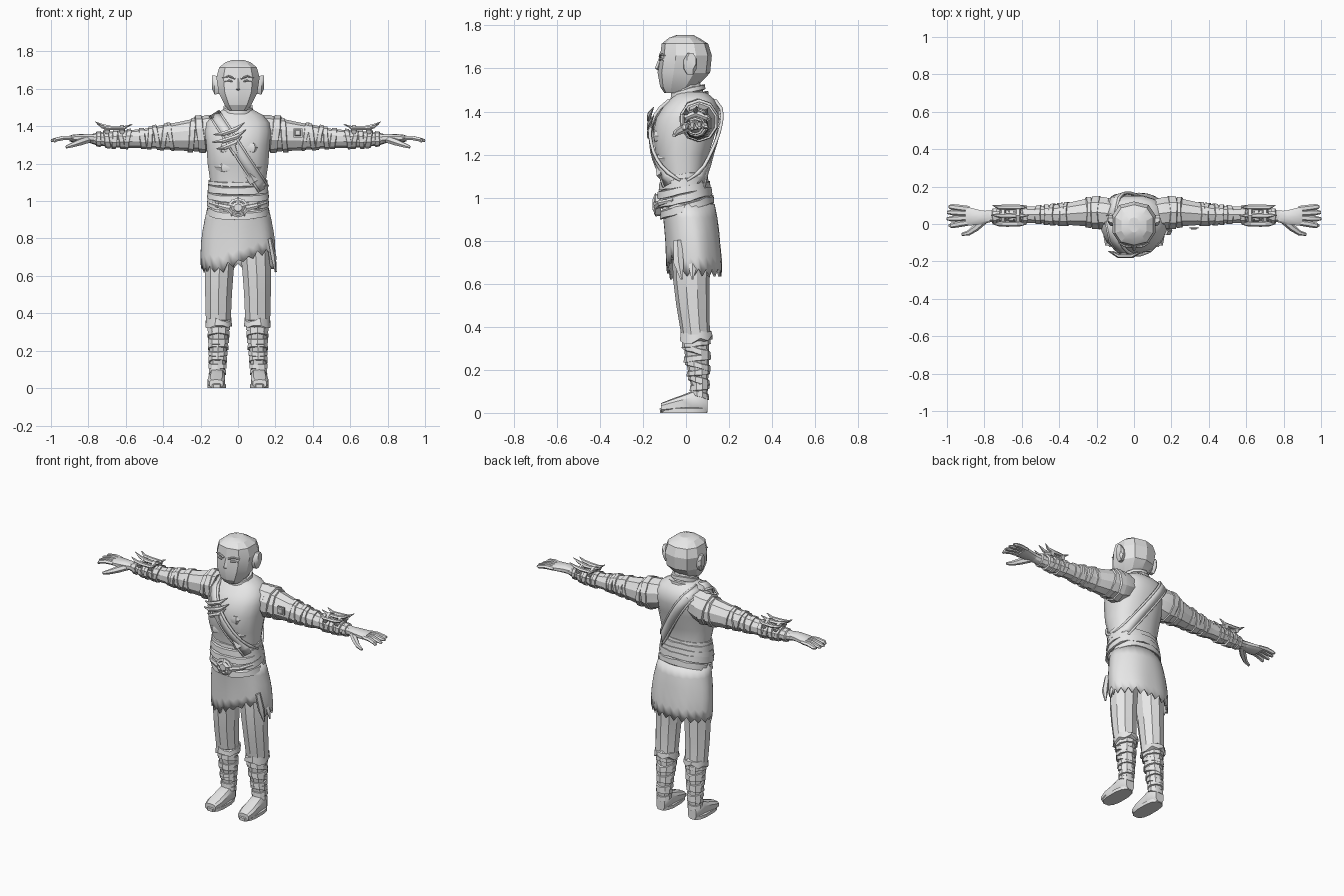
import bpy, bmesh, math, random
from mathutils import Vector
random.seed(4)

grey = bpy.data.materials.new("light_grey")
grey.diffuse_color = (0.8, 0.8, 0.8, 1)
AX = {'z': lambda t, a, b: (a, b, t), 'x': lambda t, a, b: (t, a, b), 'y': lambda t, a, b: (a, t, b)}


def finish(name, bm, mirror=False, solid=0, angle=32):
    bmesh.ops.recalc_face_normals(bm, faces=bm.faces)
    me = bpy.data.meshes.new(name)
    bm.to_mesh(me)
    bm.free()
    me.materials.append(grey)
    me.shade_smooth()
    me.set_sharp_from_angle(angle=math.radians(angle))
    ob = bpy.data.objects.new(name, me)
    bpy.context.collection.objects.link(ob)
    if solid:
        m = ob.modifiers.new("thickness", 'SOLIDIFY')
        m.thickness, m.offset = solid, 0
    if mirror:
        ob.modifiers.new("mirror", 'MIRROR')
    return ob


def skin(bm, rows, cap=True, closed=True):
    vs = [[bm.verts.new(p) for p in r] for r in rows]
    n = len(vs[0])
    for r, s in zip(vs, vs[1:]):
        for i in range(n if closed else n - 1):
            j = (i + 1) % n
            bm.faces.new((r[i], r[j], s[j], s[i]))
    if cap:
        bm.faces.new(vs[0])
        bm.faces.new(vs[-1])


def ring(t, a, b, ra, rb, axis='z', n=12, p=1.0, tilt=0, jit=0):
    out = []
    for i in range(n):
        w = 2 * math.pi * (i + 0.5) / n
        c, s = math.cos(w), math.sin(w)
        da = ra * math.copysign(abs(c) ** p, c)
        db = rb * math.copysign(abs(s) ** p, s)
        out.append(AX[axis](t + tilt * db + random.uniform(-jit, jit), a + da, b + db))
    return out


def loft(name, rings, axis='z', n=12, p=1.0, mirror=False, angle=32):
    bm = bmesh.new()
    skin(bm, [ring(*r, axis=axis, n=n, p=p) for r in rings])
    return finish(name, bm, mirror, angle=angle)


def at(rings, t):
    rs = sorted(rings)
    for r, s in zip(rs, rs[1:]):
        if r[0] <= t <= s[0]:
            k = (t - r[0]) / (s[0] - r[0])
            return [x + (y - x) * k for x, y in zip(r, s)]
    return list(rs[0] if t < rs[0][0] else rs[-1])


def bands(name, rings, specs, axis='z', n=12, p=1.0, mirror=False):
    # raised wraps following a body part: (position, half height, lift, tilt, jitter)
    bm = bmesh.new()
    for t, h, lift, tilt, jit in specs:
        _, a, b, ra, rb = at(rings, t)
        skin(bm, [ring(t + dt * h, a, b, ra + l, rb + l, axis, n, p, tilt, jit)
                  for dt, l in ((-1, -.004), (-.8, lift), (.8, lift * .8), (1, -.004))])
    return finish(name, bm, mirror)


def horn(bm, pts, radii, flat=(1, 1, 1), n=6):
    # tapered tube through points
    pts = [Vector(p) for p in pts]
    rows = []
    for i, (p, r) in enumerate(zip(pts, radii)):
        d = (pts[min(i + 1, len(pts) - 1)] - pts[max(i - 1, 0)]).normalized()
        u = d.cross(Vector((0, 0, 1)) if abs(d.z) < .9 else Vector((0, 1, 0))).normalized()
        v = d.cross(u)
        rows.append([p + Vector(x * f for x, f in zip(
            (u * math.cos(w) + v * math.sin(w)) * r, flat))
            for w in (2 * math.pi * k / n for k in range(n))])
    skin(bm, rows)


# head, ears, brows
loft("head", [(1.485, 0, -.05, .05, .05), (1.515, 0, -.035, .075, .085), (1.58, 0, -.01, .108, .122),
              (1.66, 0, 0, .12, .12), (1.715, 0, -.005, .105, .108), (1.742, 0, -.01, .07, .07),
              (1.755, 0, -.005, .03, .04)], n=10, p=.8, angle=20)
loft("ear", [(.10, .015, 1.62, .03, .05), (.125, .02, 1.62, .032, .055), (.138, .025, 1.635, .022, .04)],
     'x', 8, mirror=True)
bm = bmesh.new()
horn(bm, [(.015, -.121, 1.655), (.05, -.118, 1.668), (.085, -.098, 1.66)], [.006, .006, .003])
horn(bm, [(.03, -.122, 1.64), (.05, -.117, 1.645), (.075, -.103, 1.64)], [.005, .006, .003])
finish("brow_and_eye", bm, True)
bm = bmesh.new()
horn(bm, [(0, -.115, 1.655), (0, -.133, 1.60), (0, -.118, 1.59)], [.008, .012, .006], n=4)
finish("nose", bm)

# neck, collar and torso
neck = [(1.42, 0, .02, .085, .085), (1.47, 0, .015, .072, .075), (1.54, 0, .0, .066, .065)]
loft("neck", neck)
bands("collar", neck, [(1.455, .02, .016, .25, .003), (1.495, .013, .012, .25, .003)])
torso = [(.93, 0, .01, .155, .115), (1.03, 0, -.01, .145, .105), (1.10, 0, -.012, .15, .098),
         (1.2, 0, -.018, .165, .125), (1.3, 0, -.008, .172, .147), (1.37, 0, .008, .18, .147),
         (1.42, 0, .022, .17, .13), (1.46, 0, .03, .135, .10), (1.49, 0, .025, .08, .07)]
loft("torso", torso, n=16, p=.85)
bm = bmesh.new()
for z, s in ((1.185, 1), (1.29, 1.02)):
    horn(bm, [(.015, -.125 - (z - 1.2) * .15, z), (.08, -.125 - (z - 1.2) * .15, z - .005),
              (.13, -.085, z)], [.02, .028, .012], (1, .5, 1))
finish("chest_fold", bm, True)

# diagonal sash, front and back
def body_y(x, z, side):
    _, cx, cy, rx, ry = at(torso, z)
    k = max(0, 1 - min(1, abs(x) / rx) ** (2 / .85)) ** (.85 / 2)
    return cy + side * (ry * k + .012)


for side, nm in ((-1, "front_sash"), (1, "back_sash")):
    for w, off, lift, tag in ((.024, 0, 0, ""), (.005, .028, .003, "_edge"), (.005, -.028, .003, "_hem")):
        bm = bmesh.new()
        rows = []
        for i in range(13):
            x, z = -.125 + .26 * i / 12, 1.465 - .40 * i / 12
            rows.append([(x + o * .84, body_y(x + o * .84, z + o * .55, side) + side * lift, z + o * .55)
                         for o in (off - w, off, off + w)])
        skin(bm, rows, False, False)
        finish(nm + tag, bm, solid=.014)
# sash ornaments: crossing blades and a clasp
bm = bmesh.new()
for z, l in ((1.385, 1), (1.345, 1.1), (1.31, .8)):
    horn(bm, [(-.05 - .08 * l, -.145, z - .03), (-.05 - .03 * l, -.172, z - .025), (-.04 + .03 * l, -.17, z),
              (-.04 + .075 * l, -.15, z + .035)], [.003, .013, .014, .002], (1, .8, 1))
horn(bm, [(-.055, -.15, 1.36), (-.03, -.165, 1.30), (-.01, -.16, 1.25)], [.022, .026, .016], (1, .6, 1))
horn(bm, [(.045, -.125, 1.17), (.085, -.12, 1.10)], [.026, .024], (1, .7, 1), 4)
finish("sash_ornament", bm)

# belt wraps and buckle
bands("belt", torso, [(1.10, .012, .010, .12, .003), (1.07, .022, .016, .15, .003), (1.035, .02, .022, .2, .003),
                      (1.0, .024, .02, .25, .004), (.955, .022, .015, .3, .004)], n=20, p=.9)
loft("buckle", [(-.115, 0, .965, .055, .05), (-.142, 0, .965, .058, .052), (-.148, 0, .965, .045, .04),
                (-.143, 0, .965, .036, .032), (-.156, 0, .965, .022, .02)], 'y', 10)
bm = bmesh.new()
for k in range(5):
    w = math.pi * (.5 + .4 * k)
    horn(bm, [(.02 * math.cos(w), -.15, .965 + .02 * math.sin(w)),
              (.06 * math.cos(w), -.142, .965 + .055 * math.sin(w))], [.014, .004], (1, .5, 1), 4)
horn(bm, [(.04, -.14, .96), (.10, -.125, .975), (.15, -.06, .99)], [.018, .014, .008], (1, .6, 1))
horn(bm, [(-.04, -.14, .96), (-.10, -.125, .975), (-.15, -.06, .99)], [.018, .014, .008], (1, .6, 1))
finish("buckle_points", bm)

# torn skirt
skirt = [(.60, 0, .04, .19, .122), (.70, 0, .04, .195, .125), (.80, 0, .032, .192, .122),
         (.88, 0, .025, .178, .122), (.97, 0, .01, .158, .118)]
bm = bmesh.new()
cols = []
N = 44
for i in range(N):
    w = 2 * math.pi * i / N
    c, s = math.cos(w), math.sin(w)
    low = .645 + (.03 if i % 2 else -.012) * random.uniform(.4, 1)
    if s < 0 and -.3 < c < .85:      # raised front hem toward one side
        low += .09 * (c + .3) / 1.15
    elif s < 0 and c <= -.3:
        low -= .015
    col = []
    for k in range(6):
        z = .97 + (low - .97) * k / 5
        _, a, b, ra, rb = at(skirt, z)
        f = 1 + (.02 * math.sin(7 * w) * k / 5)
        col.append((a + ra * f * c, b + rb * f * s, z))
    cols.append(col)
skin(bm, [list(r) for r in zip(*cols)], False)
finish("torn_skirt", bm, solid=.01, angle=40)
bm = bmesh.new()
horn(bm, [(.17, -.04, .80), (.19, -.035, .70), (.20, -.02, .62)], [.02, .025, .006], (.6, 1, 1), 5)
horn(bm, [(.18, .03, .72), (.195, .03, .67), (.205, .03, .62)], [.012, .018, .004], (.6, 1, 1), 5)
finish("torn_flap", bm)

# legs, cuffs, wraps, shoes
loft("trouser_leg", [(.90, .08, .025, .075, .085), (.75, .092, .025, .085, .09), (.62, .1, .025, .08, .085),
                     (.5, .104, .032, .075, .077), (.41, .105, .04, .072, .07), (.365, .105, .045, .07, .068),
                     (.345, .105, .045, .045, .045)], mirror=True, n=10)
calf = [(.05, .11, .06, .038, .034), (.1, .11, .065, .042, .036), (.18, .107, .058, .046, .046),
        (.26, .104, .052, .052, .056), (.33, .103, .047, .056, .06), (.38, .103, .047, .055, .06)]
loft("calf", calf, mirror=True, n=10)
bands("trouser_cuff", calf, [(.355, .02, .018, .15, .014)], n=12, mirror=True)
bands("calf_wrap", calf, [(.085 + .034 * k, .015, .008, (-.25, .12)[k % 2], .003) for k in range(8)],
      n=10, mirror=True)
loft("shoe", [(.10, .112, .04, .03, .038), (.075, .112, .052, .042, .05), (.03, .112, .052, .044, .05),
              (-.02, .114, .042, .046, .04), (-.07, .116, .033, .048, .031), (-.115, .117, .024, .038, .022)],
     'y', 10, .7, True)
loft("sole", [(0, .114, -.012, .05, .112), (.02, .114, -.012, .05, .113), (.024, .114, -.012, .044, .105)],
     'z', 12, .75, True)

# arms and wraps
arm = [(.10, .05, 1.375, .085, .085), (.17, .06, 1.362, .09, .098), (.25, .062, 1.352, .078, .085),
       (.34, .055, 1.345, .064, .073), (.42, .05, 1.342, .056, .062), (.5, .05, 1.335, .047, .051),
       (.58, .05, 1.332, .046, .047), (.68, .048, 1.33, .042, .042), (.76, .042, 1.332, .033, .032),
       (.80, .04, 1.333, .032, .02)]
loft("arm", arm, 'x', 10, mirror=True)
bands("arm_wrap", arm, [(.20, .022, .008, .12, .004), (.245, .016, .008, -.1, .003), (.36, .012, .006, .15, .003),
                        (.395, .014, .007, -.15, .003), (.435, .014, .008, .2, .003), (.47, .014, .008, -.1, .003),
                        (.51, .016, .007, .1, .003), (.59, .014, .009, -.15, .003), (.625, .014, .009, .15, .003),
                        (.66, .014, .01, -.1, .003), (.70, .016, .01, .15, .003), (.745, .014, .008, 0, .003)],
      'x', 10, mirror=True)
# forearm guard with upswept blades
bm = bmesh.new()
for y, o in ((.0, .0), (.045, .01), (.09, .0)):
    horn(bm, [(.575 - o, y, 1.41), (.61, y, 1.388 + o * .5), (.68, y, 1.388 + o * .5), (.725, y, 1.395 + o),
              (.755 + o, y * 1.1, 1.415 + o)], [.003, .013, .015, .012, .002], (1, 1, .7))
for x in (.62, .70):
    horn(bm, [(x, -.005, 1.37), (x, .045, 1.392), (x, .10, 1.37)], [.014, .016, .014])
finish("forearm_guard", bm, True)
# diamond badge on one arm
loft("diamond_badge", [(-.025, .32, 1.365, .034, .034), (-.016, .32, 1.365, .034, .034),
                       (-.03, .32, 1.365, .018, .018)][::-1], 'y', 4)

# hands
loft("palm", [(.77, .038, 1.335, .03, .024), (.82, .035, 1.337, .04, .023), (.88, .04, 1.336, .05, .02),
              (.90, .043, 1.334, .05, .016)], 'x', 10, .8, True)
bm = bmesh.new()
for y0, y1, x1, z1 in ((.008, -.008, .985, 1.315), (.033, .028, 1.0, 1.32), (.058, .062, 1.0, 1.325),
                       (.08, .092, .99, 1.33)):
    horn(bm, [(.88, y0, 1.336), (.935, (y0 + y1) / 2, 1.337), (.975, y1, 1.328), (x1, y1, z1)],
         [.016, .017, .015, .008], (1, 1, .75))
horn(bm, [(.80, .02, 1.33), (.845, -.02, 1.315), (.885, -.048, 1.30), (.92, -.056, 1.288)],
     [.02, .019, .014, .008])
finish("fingers", bm, True)
